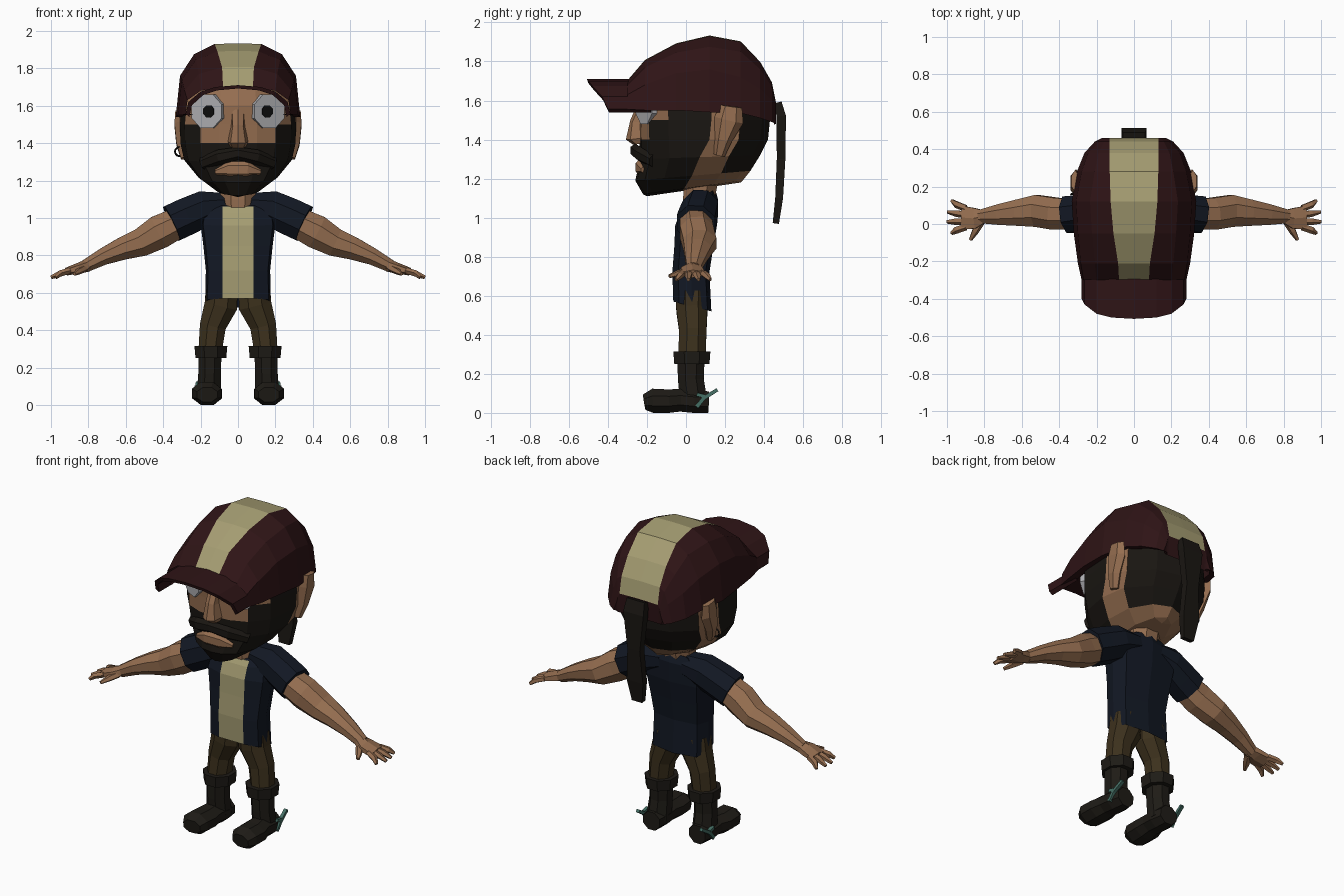
import bpy, bmesh, math
from mathutils import Vector


def material(name, r, g, b):
    m = bpy.data.materials.new(name)
    m.diffuse_color = (r, g, b, 1)
    return m


SKIN = material("skin", .30, .155, .08)
HAIR = material("hair", .010, .008, .006)
CAP = material("cap_cloth", .028, .007, .008)
CREAM = material("cream_cloth", .38, .34, .17)
NAVY = material("navy_cloth", .006, .009, .017)
PANTS = material("pants_cloth", .045, .030, .012)
LEATHER = material("leather", .013, .011, .008)
EYE = material("eye_white", .42, .42, .44)
BLACK = material("black", .004, .004, .004)
TEAL = material("teal_metal", .06, .16, .13)


def finish(name, bm, mats, mirror):
    bmesh.ops.remove_doubles(bm, verts=bm.verts[:], dist=.0005)
    if mirror:
        bmesh.ops.mirror(bm, geom=bm.verts[:] + bm.edges[:] + bm.faces[:],
                         axis='X', merge_dist=.0005)
    bmesh.ops.recalc_face_normals(bm, faces=bm.faces[:])
    me = bpy.data.meshes.new(name)
    bm.to_mesh(me)
    bm.free()
    for m in mats:
        me.materials.append(m)
    ob = bpy.data.objects.new(name, me)
    bpy.context.collection.objects.link(ob)
    return ob


def loft(name, rings, mats, pick=lambda i, j: 0, closed=False, mirror=True):
    """Skin a list of point rows; closed rows also get end caps."""
    bm = bmesh.new()
    vs = [[bm.verts.new(p) for p in r] for r in rings]
    n = len(vs[0])
    for i in range(len(vs) - 1):
        for j in range(n if closed else n - 1):
            k = (j + 1) % n
            f = bm.faces.new((vs[i][j], vs[i][k], vs[i + 1][k], vs[i + 1][j]))
            f.material_index = pick(i, j)
    if closed:
        bm.faces.new(vs[0])
        bm.faces.new(vs[-1])
    return finish(name, bm, mats, mirror)


def tube(name, path, mat, n=8, ref=(1, 0, 0), mirror=True):
    """Path of (x, y, z, a, b): a = half size along ref, b = across it."""
    pts = [Vector(p[:3]) for p in path]
    rings, s = [], 1 / math.cos(math.pi / n)
    for i, p in enumerate(path):
        t = (pts[min(i + 1, len(pts) - 1)] - pts[max(i - 1, 0)]).normalized()
        u = Vector(ref)
        u = (u - t * u.dot(t)).normalized()
        v = t.cross(u)
        ang = [(k + .5) * 2 * math.pi / n for k in range(n)]
        rings.append([pts[i] + u * (p[3] * s * math.cos(a)) + v * (p[4] * s * math.sin(a))
                      for a in ang])
    return loft(name, rings, [mat], closed=True, mirror=mirror)


# Head: rings of (z front, z back, half width, y front, y side, y back)
def head_ring(zf, zb, w, f, s, b):
    cols = [(0, f), (.33, f + .01), (.65, f + .05), (.92, f + .15),
            (1, s), (.9, s + .15), (.5, b - .04), (0, b)]
    return [(w * x, y, zf + (zb - zf) * (y - f) / (b - f)) for x, y in cols]


def head_colour(i, j):
    if j >= 5:
        return 1 if i < 5 else 0
    if j == 4:
        return 0
    return 1 if i >= 3 or (i == 2 and j >= 2) or (i == 1 and j == 3) else 0


loft("head", [head_ring(*r) for r in (
    (1.72, 1.72, .27, -.20, .12, .38), (1.60, 1.60, .30, -.245, .13, .42),
    (1.50, 1.50, .31, -.24, .13, .43), (1.40, 1.40, .308, -.238, .12, .42),
    (1.30, 1.32, .288, -.235, .07, .38), (1.19, 1.24, .21, -.26, .03, .33),
    (1.12, 1.19, .12, -.22, -.01, .29), (1.11, 1.18, 0, -.20, -.02, .28))],
    [SKIN, HAIR], head_colour)

# Face details
loft("nose", [[(0, -.25, 1.58), (.03, -.235, 1.58), (.04, -.20, 1.58)],
              [(0, -.285, 1.50), (.028, -.275, 1.49), (.045, -.20, 1.49)],
              [(0, -.308, 1.40), (.04, -.285, 1.40), (.06, -.21, 1.41)],
              [(0, -.265, 1.37), (.03, -.255, 1.375), (.05, -.21, 1.385)]], [SKIN])
tube("moustache", [(-.19, -.17, 1.29, .02, .03), (-.10, -.235, 1.325, .025, .035),
                   (0, -.26, 1.345, .025, .03), (.10, -.235, 1.325, .025, .035),
                   (.19, -.17, 1.29, .02, .03)], HAIR, 6, (0, 1, 0), False)
tube("lips", [(-.12, -.22, 1.245, .012, .012), (-.05, -.238, 1.258, .02, .038),
              (.05, -.238, 1.258, .02, .038), (.12, -.22, 1.245, .012, .012)],
     SKIN, 6, (0, 1, 0), False)
out = Vector((math.sin(.48), -math.cos(.48), 0))
centre = Vector((.163, -.207, 1.57))
tube("eyes", [(*(centre - out * .05), .09, .09), (*(centre + out * .01), .09, .09)], EYE)
pupil = centre + Vector((-.012, -.006, 0))
tube("pupils", [(*pupil, .032, .032), (*(pupil + out * .016), .032, .032)], BLACK)
tube("ears", [(.285, .17, 1.32, .02, .025), (.30, .19, 1.40, .03, .04),
              (.31, .22, 1.50, .03, .065), (.315, .23, 1.57, .02, .05)], SKIN, 6)
bpy.ops.mesh.primitive_torus_add(location=(-.312, .16, 1.355), rotation=(math.pi / 2, 0, 0),
                                 major_radius=.025, minor_radius=.005,
                                 major_segments=12, minor_segments=4)
bpy.context.object.name = "earring"
bpy.context.object.data.materials.append(BLACK)


# Cap: arches from front to back, (y, stripe x,z, corner x,z, side x,z, rim x,z)
def arch(y, sx, sz, cx, cz, mx, mz, bx, bz):
    return [(0, y, sz + .003), (sx, y, sz), (cx, y, cz), (mx, y, mz), (bx, y, bz),
            (bx * .85, y, bz)]


loft("cap", [arch(*a) for a in (
    (-.30, .08, 1.70, .20, 1.68, .27, 1.63, .28, 1.555),
    (-.21, .085, 1.805, .21, 1.77, .285, 1.68, .30, 1.55),
    (-.05, .11, 1.89, .225, 1.845, .30, 1.74, .322, 1.55),
    (.12, .125, 1.93, .235, 1.875, .31, 1.76, .333, 1.54),
    (.28, .13, 1.90, .21, 1.85, .28, 1.72, .305, 1.535),
    (.38, .13, 1.795, .19, 1.76, .245, 1.66, .265, 1.51),
    (.44, .13, 1.69, .16, 1.67, .185, 1.60, .21, 1.49),
    (.46, .13, 1.59, .14, 1.57, .15, 1.53, .17, 1.48),
    (.45, .13, 1.47, .14, 1.47, .15, 1.47, .16, 1.475))],
    [CAP, CREAM], lambda i, j: 1 if j == 0 and i < 7 else 0)

# Visor, drooping at both sides
half = [(0, -.507, 1.71, -.24), (.12, -.50, 1.70, -.24), (.20, -.48, 1.675, -.23),
        (.265, -.43, 1.62, -.20), (.28, -.40, 1.557, -.18)]
cols = [(-x, *r) for x, *r in half[:0:-1]] + half
loft("cap_visor", [[(x, yo, z), (x, yi, z), (x * .93, yi, z - .018), (x * .93, yo + .005, z - .018)]
                   for x, yo, z, yi in cols], [CAP], closed=True, mirror=False)
tube("hanging_tail", [(0, .47, 1.59, .06, .02), (0, .488, 1.52, .068, .024),
                      (0, .487, 1.30, .042, .022), (0, .477, 1.10, .055, .02),
                      (0, .46, .97, .035, .016)], HAIR, 4, mirror=False)


# Shirt body with a cream front panel and a pointed back
def body_ring(zf, zb, w, f, b):
    p = min(.083, w * .8)
    side = [(0, f), (p, f), (w * .93, f + .03), (w, (f + b) / 2), (w * .85, b - .02), (0, b)]
    return [(x, y, zf + (zb - zf) * (y - f) / (b - f)) for x, y in side]


loft("shirt", [body_ring(*r) for r in (
    (1.06, 1.12, 0, 0, .15), (1.06, 1.145, .11, -.01, .15), (1.03, 1.09, .19, -.03, .165),
    (.96, .97, .20, -.055, .16), (.85, .85, .185, -.06, .14), (.72, .72, .172, -.07, .12),
    (.57, .52, .176, -.065, .13), (.58, .60, 0, -.05, .11))],
    [NAVY, CREAM], lambda i, j: 1 if j == 0 and i < 6 else 0)
tube("sleeves", [(.07, .08, 1.07, .075, .065), (.18, .075, 1.05, .09, .095),
                 (.28, .06, 1.005, .095, .10), (.355, .05, .97, .098, .10)],
     NAVY, 8, (0, 1, 0))
tube("neck", [(0, .06, 1.0, .08, .07), (0, .065, 1.09, .09, .08), (0, .08, 1.22, .10, .09)],
     SKIN, 8, mirror=False)

# Arms and hands
tube("arms", [(.30, .05, .985, .08, .08), (.42, .055, .925, .085, .09),
              (.52, .07, .868, .085, .075), (.62, .06, .835, .07, .06),
              (.72, .05, .793, .055, .045), (.82, .04, .74, .036, .033)],
     SKIN, 8, (0, 1, 0))
tube("palms", [(.80, .04, .747, .034, .03), (.85, .03, .732, .055, .025),
               (.92, .035, .712, .062, .018)], SKIN, 6, (0, 1, 0))
for i, (y0, x1, y1) in enumerate(((.085, .975, .125), (.05, .997, .065),
                                  (.015, 1.0, .012), (-.015, .975, -.05))):
    tube(f"finger_{i + 1}", [(.90, y0, .718, .016, .014), (.95, (y0 + y1) / 2, .703, .016, .014),
                             (x1, y1, .682, .008, .008)], SKIN, 5, (0, 1, 0))
tube("thumbs", [(.82, .01, .73, .018, .016), (.85, -.04, .715, .016, .014),
                (.875, -.085, .70, .008, .008)], SKIN, 5)

# Legs and boots
tube("legs", [(.085, .03, .62, .084, .08), (.092, .03, .53, .088, .08),
              (.135, .035, .42, .07, .07), (.15, .03, .28, .062, .07)], PANTS)
tube("boot_cuffs", [(.145, .03, .315, .088, .095), (.145, .03, .25, .082, .09)], LEATHER)
tube("boot_shafts", [(.15, .025, .27, .062, .07), (.152, .025, .17, .06, .066),
                     (.155, .04, .05, .066, .07)], LEATHER)
tube("boot_feet", [(.165, -.213, .055, .055, .04), (.167, -.17, .062, .078, .062),
                   (.165, -.09, .06, .08, .06), (.16, -.03, .065, .068, .058),
                   (.158, .04, .058, .07, .058), (.155, .115, .055, .055, .055)], LEATHER)

# Forked spurs on the outer side of each boot
tube("spur_stems", [(.222, .055, .03, .01, .01), (.222, .09, .075, .01, .01),
                    (.215, .16, .118, .01, .009)], TEAL, 4)
tube("spur_forks", [(.222, .055, .095, .01, .009), (.222, .095, .085, .01, .009)], TEAL, 4)
